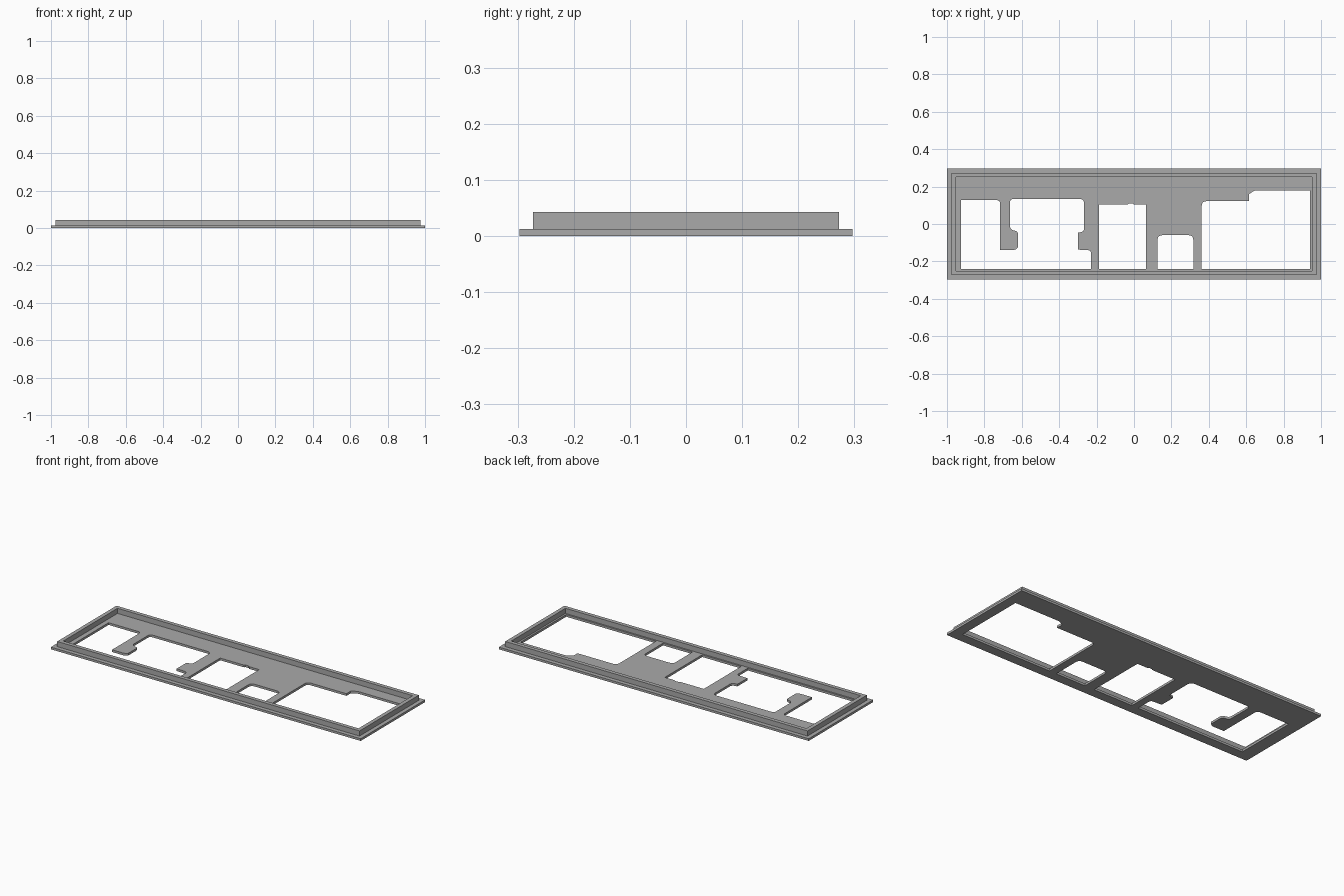
import bpy
import bmesh
from mathutils import Vector

default = bpy.data.objects.get("Cube")
if default:
    bpy.data.objects.remove(default, do_unlink=True)

# Overall proportions
HALF_WIDTH, HALF_DEPTH = 1.0, 0.297
PLATE_TOP, RIM_TOP = 0.013, 0.043
SILL = -0.241

metal = bpy.data.materials.new("plain grey")
metal.use_nodes = True
GREY = (0.4, 0.4, 0.4, 1.0)
metal.diffuse_color = GREY
metal.node_tree.nodes["Principled BSDF"].inputs["Base Color"].default_value = GREY


def rectangle(half_x, half_y):
    return [(-half_x, -half_y), (half_x, -half_y), (half_x, half_y), (-half_x, half_y)]


def rounded(points):
    """Replace each corner that carries a radius with a short arc."""
    result = []
    for i, point in enumerate(points):
        corner = Vector(point[:2])
        if len(point) < 3:
            result.append(corner)
            continue
        before = Vector(points[i - 1][:2]) - corner
        after = Vector(points[(i + 1) % len(points)][:2]) - corner
        start = corner + before.normalized() * point[2]
        end = corner + after.normalized() * point[2]
        for step in range(5):
            t = step / 4
            result.append(start.lerp(corner, t).lerp(corner.lerp(end, t), t))
    return result


def sheet(name, outlines, bottom, top):
    """Extrude a flat outline, with further outlines as holes."""
    curve = bpy.data.curves.new(name + " outline", "CURVE")
    curve.dimensions = "2D"
    curve.fill_mode = "BOTH"
    curve.extrude = (top - bottom) / 2
    for outline in outlines:
        corners = rounded(outline)
        spline = curve.splines.new("POLY")
        spline.points.add(len(corners) - 1)
        for target, corner in zip(spline.points, corners):
            target.co = (corner.x, corner.y, 0, 1)
        spline.use_cyclic_u = True
    helper = bpy.data.objects.new(name + " helper", curve)
    bpy.context.collection.objects.link(helper)
    graph = bpy.context.evaluated_depsgraph_get()
    mesh = bpy.data.meshes.new_from_object(helper.evaluated_get(graph))
    bpy.data.objects.remove(helper, do_unlink=True)
    bpy.data.curves.remove(curve)

    bm = bmesh.new()
    bm.from_mesh(mesh)
    bmesh.ops.remove_doubles(bm, verts=bm.verts, dist=0.00001)
    bmesh.ops.recalc_face_normals(bm, faces=bm.faces)
    bmesh.ops.translate(bm, verts=bm.verts, vec=(0, 0, (top + bottom) / 2))
    for face in bm.faces:
        face.smooth = False
        face.material_index = 0
    bm.to_mesh(mesh)
    bm.free()
    mesh.materials.clear()
    mesh.materials.append(metal)
    mesh.name = name
    part = bpy.data.objects.new(name, mesh)
    bpy.context.collection.objects.link(part)
    return part


# Wide opening with two hanging tabs
tab_opening = [
    (-0.925, SILL), (-0.925, 0.128), (-0.716, 0.128, 0.02),
    (-0.716, -0.139), (-0.636, -0.139, 0.01), (-0.62, -0.125),
    (-0.62, -0.04, 0.015), (-0.663, -0.03, 0.02), (-0.663, 0.134, 0.02),
    (-0.267, 0.134, 0.025), (-0.267, -0.042, 0.02), (-0.3, -0.046),
    (-0.3, -0.137), (-0.23, -0.141, 0.015), (-0.23, SILL),
]

# Tall opening with a small notch in its upper edge
tall_opening = [
    (-0.188, SILL), (-0.188, 0.104), (-0.035, 0.104), (-0.028, 0.11),
    (-0.008, 0.11), (0, 0.104), (0.064, 0.104), (0.064, SILL),
]

# Low opening with rounded upper corners
low_opening = [
    (0.126, SILL), (0.126, -0.06, 0.025), (0.317, -0.06, 0.025), (0.317, SILL),
]

# Stepped opening
stepped_opening = [
    (0.362, SILL), (0.362, 0.122, 0.025), (0.615, 0.122), (0.615, 0.16),
    (0.645, 0.18, 0.015), (0.942, 0.18), (0.942, SILL),
]

sheet("base_plate",
      [rectangle(HALF_WIDTH, HALF_DEPTH), tab_opening, tall_opening,
       low_opening, stepped_opening],
      0, PLATE_TOP)

# Raised rim set in from the plate edge
sheet("raised_rim",
      [rectangle(HALF_WIDTH - 0.024, HALF_DEPTH - 0.024),
       rectangle(HALF_WIDTH - 0.047, HALF_DEPTH - 0.047)],
      PLATE_TOP, RIM_TOP)
